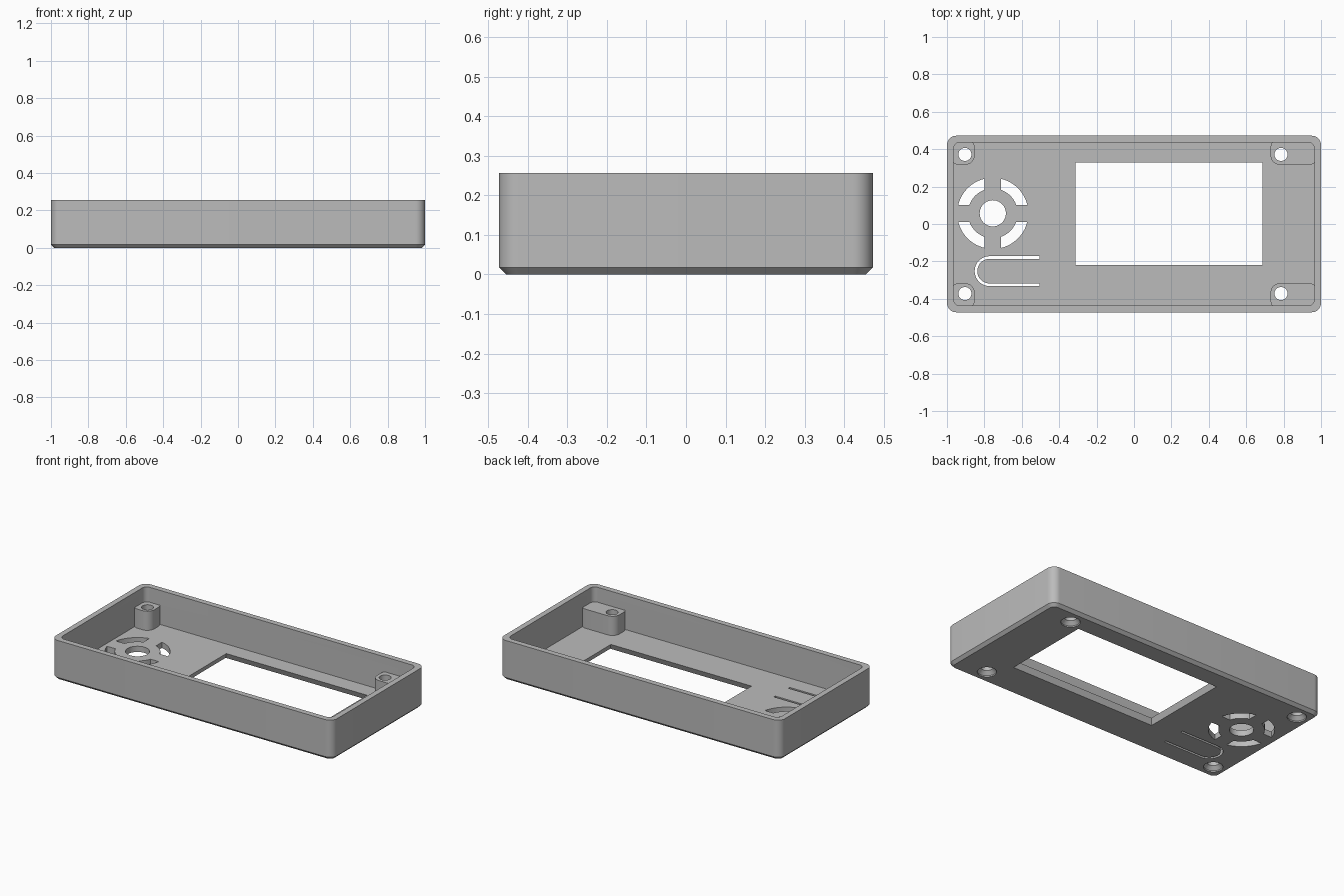
import bpy, bmesh
from math import pi, sin, cos, asin, radians

cube = bpy.data.objects.get("Cube")
if cube:
    bpy.data.objects.remove(cube, do_unlink=True)

grey = bpy.data.materials.new("plain grey")
grey.use_nodes = True
COLOUR = (0.5, 0.5, 0.5, 1)
grey.diffuse_color = COLOUR
grey.node_tree.nodes["Principled BSDF"].inputs["Base Color"].default_value = COLOUR

HALF_X, HALF_Y, HEIGHT = 1.0, 0.472, 0.256
WALL, FLOOR, CHAMFER = 0.036, 0.037, 0.018
POST_TOP = 0.16
BELOW, ABOVE = -0.05, 0.4


def arc(cx, cy, r, a0, a1, n):
    return [(cx + r * cos(a0 + (a1 - a0) * i / n),
             cy + r * sin(a0 + (a1 - a0) * i / n)) for i in range(n + 1)]


def rounded_rect(x0, x1, y0, y1, r, n=10):
    pts = []
    corners = [(x1 - r, y1 - r), (x0 + r, y1 - r), (x0 + r, y0 + r), (x1 - r, y0 + r)]
    for k, (cx, cy) in enumerate(corners):
        pts += arc(cx, cy, r, k * pi / 2, (k + 1) * pi / 2, n)
    return pts


def rect(x0, x1, y0, y1):
    return [(x0, y0), (x1, y0), (x1, y1), (x0, y1)]


def circle(cx, cy, r, n=40):
    return arc(cx, cy, r, 0, 2 * pi, n)[:-1]


def loft(bm, levels):
    """Closed solid through outlines given as (z, points)."""
    rings = [[bm.verts.new((x, y, z)) for x, y in pts] for z, pts in levels]
    n = len(rings[0])
    for a, b in zip(rings, rings[1:]):
        for i in range(n):
            j = (i + 1) % n
            bm.faces.new((a[i], a[j], b[j], b[i]))
    bm.faces.new(rings[0][::-1])
    bm.faces.new(rings[-1])


def make_object(name, solids):
    bm = bmesh.new()
    for levels in solids:
        loft(bm, levels)
    bmesh.ops.recalc_face_normals(bm, faces=bm.faces)
    mesh = bpy.data.meshes.new(name)
    bm.to_mesh(mesh)
    bm.free()
    mesh.materials.append(grey)
    obj = bpy.data.objects.new(name, mesh)
    bpy.context.collection.objects.link(obj)
    return obj


def combine(target, name, solids, operation):
    """Apply a boolean with a temporary helper, then remove the helper."""
    helper = make_object(name, solids)
    helper.hide_render = True
    mod = target.modifiers.new(name, 'BOOLEAN')
    mod.operation = operation
    mod.solver = 'EXACT'
    mod.object = helper
    bpy.context.view_layer.objects.active = target
    bpy.ops.object.modifier_apply(modifier=mod.name)
    bpy.data.objects.remove(helper, do_unlink=True)


def box_outline(inset, r):
    return rounded_rect(-HALF_X + inset, HALF_X - inset,
                        -HALF_Y + inset, HALF_Y - inset, r)


# Outer body with a chamfered lower edge, hollowed from above
case = make_object("case_shell", [[(0, box_outline(CHAMFER, 0.032)),
                                   (CHAMFER, box_outline(0, 0.05)),
                                   (HEIGHT, box_outline(0, 0.05))]])
cavity = box_outline(WALL, 0.032)
combine(case, "cavity", [[(FLOOR, cavity), (ABOVE, cavity)]], 'DIFFERENCE')

# Corner screw posts: narrow on the right side, wide on the left
posts = []
for side in (-1, 1):
    y0, y1 = sorted((side * 0.317, side * 0.458))
    for x0, x1 in ((-0.985, -0.852), (0.73, 0.985)):
        outline = rounded_rect(x0, x1, y0, y1, 0.05)
        posts.append([(FLOOR - 0.012, outline), (POST_TOP, outline)])
combine(case, "posts", posts, 'UNION')

# Screw holes, countersunk underneath
cuts = []
for hx in (-0.904, 0.786):
    for hy in (-0.372, 0.372):
        cuts.append([(z, circle(hx, hy, r)) for z, r in
                     ((BELOW, 0.056), (0.008, 0.056), (0.03, 0.035), (ABOVE, 0.035))])

# Display window, flaring outwards towards the underside
def window(grow):
    return rect(-0.313 - grow, 0.688 + grow, -0.219 - grow, 0.328 + grow)

cuts.append([(-0.01, window(0.019)), (FLOOR + 0.01, window(-0.004))])

# Round grille: centre hole and four curved slots
GX, GY, R_IN, R_OUT, BAR = -0.755, 0.057, 0.133, 0.19, 0.045
cuts.append([(BELOW, circle(GX, GY, 0.07)), (0.1, circle(GX, GY, 0.07))])
t_out, t_in = asin(BAR / R_OUT), asin(BAR / R_IN)
for k in range(4):
    a = k * pi / 2
    slot = arc(GX, GY, R_OUT, a + t_out, a + pi / 2 - t_out, 14)
    slot += arc(GX, GY, R_IN, a + pi / 2 - t_in, a + t_in, 14)
    cuts.append([(BELOW, slot), (0.1, slot)])

# Thin U-shaped slot that frees a push tab
UX, UY, U_END, U_OUT, U_IN = -0.772, -0.252, -0.505, 0.08, 0.066
tab = [(U_END, UY + U_OUT)] + arc(UX, UY, U_OUT, pi / 2, 3 * pi / 2, 20)
tab += [(U_END, UY - U_OUT), (U_END, UY - U_IN)]
tab += arc(UX, UY, U_IN, 3 * pi / 2, pi / 2, 20) + [(U_END, UY + U_IN)]
cuts.append([(BELOW, tab), (0.1, tab)])

combine(case, "openings", cuts, 'DIFFERENCE')

# Smooth the rounded corners and holes, keep the edges crisp
bpy.ops.object.select_all(action='DESELECT')
case.select_set(True)
bpy.context.view_layer.objects.active = case
bpy.ops.object.shade_smooth_by_angle(angle=radians(25))
